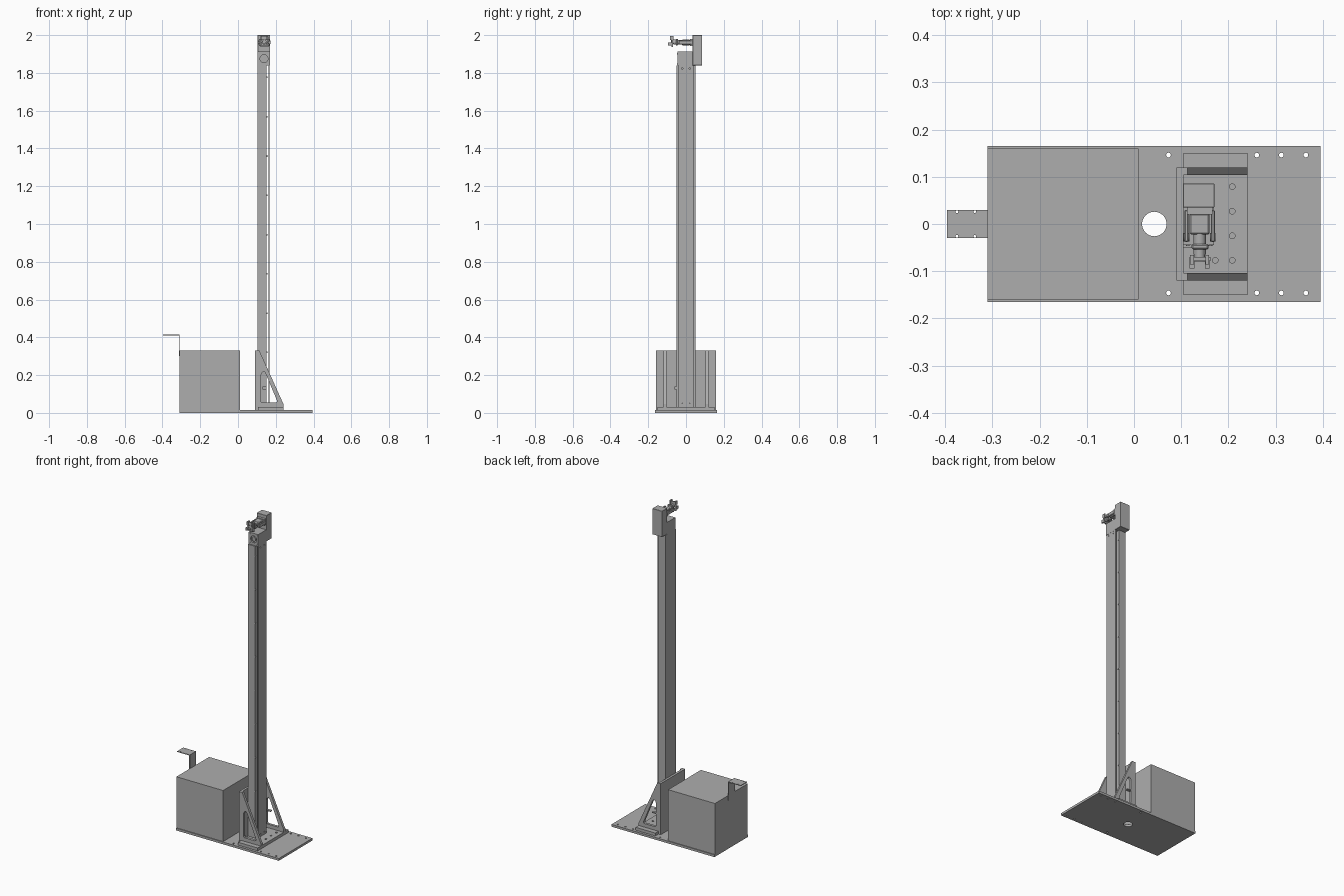
import bpy, bmesh, math
from mathutils import Matrix, Vector

cube = bpy.data.objects.get("Cube")
if cube:
    bpy.data.objects.remove(cube, do_unlink=True)

grey = bpy.data.materials.new("machine grey")
grey.use_nodes = True
GREY = (0.42, 0.42, 0.42, 1)
grey.diffuse_color = GREY
grey.node_tree.nodes["Principled BSDF"].inputs["Base Color"].default_value = GREY

# Plane axes: each matrix turns a flat outline towards the named direction
TURN = {
    "x": Matrix(((0, 0, 1, 0), (1, 0, 0, 0), (0, 1, 0, 0), (0, 0, 0, 1))),
    "y": Matrix(((1, 0, 0, 0), (0, 0, -1, 0), (0, 1, 0, 0), (0, 0, 0, 1))),
    "z": Matrix.Identity(4),
}


def add_mesh(name, mesh):
    mesh.materials.clear()
    mesh.materials.append(grey)
    ob = bpy.data.objects.new(name, mesh)
    bpy.context.collection.objects.link(ob)
    return ob


def box(name, xs, ys, zs, bevel=0):
    bm = bmesh.new()
    bmesh.ops.create_cube(bm, size=1)
    for v in bm.verts:
        v.co = Vector([sum(r) / 2 + c * (r[1] - r[0]) for r, c in zip((xs, ys, zs), v.co)])
    if bevel:
        bmesh.ops.bevel(bm, geom=bm.edges[:], offset=bevel, segments=1, affect="EDGES")
    mesh = bpy.data.meshes.new(name)
    bm.to_mesh(mesh)
    bm.free()
    return add_mesh(name, mesh)


def rod(name, axis, centre, radius, length, sides=20):
    bm = bmesh.new()
    bmesh.ops.create_cone(bm, cap_ends=True, segments=sides, radius1=radius,
                          radius2=radius, depth=length,
                          matrix=Matrix.Translation(centre) @ TURN[axis])
    for f in bm.faces:
        f.smooth = len(f.verts) == 4
    for e in bm.edges:
        e.smooth = all(f.smooth for f in e.link_faces)
    mesh = bpy.data.meshes.new(name)
    bm.to_mesh(mesh)
    bm.free()
    return add_mesh(name, mesh)


def circle(u, v, r, sides=16):
    return [(u + r * math.cos(2 * math.pi * i / sides),
             v + r * math.sin(2 * math.pi * i / sides)) for i in range(sides)]


def rect(u0, u1, v0, v1):
    return [(u0, v0), (u1, v0), (u1, v1), (u0, v1)]


def plate(name, axis, lo, hi, outline, holes=()):
    """Extrude a flat outline with holes between lo and hi along an axis."""
    cu = bpy.data.curves.new(name, "CURVE")
    cu.dimensions = "2D"
    cu.fill_mode = "BOTH"
    cu.extrude = (hi - lo) / 2
    for loop in (outline, *holes):
        sp = cu.splines.new("POLY")
        sp.points.add(len(loop) - 1)
        for p, (u, v) in zip(sp.points, loop):
            p.co = (u, v, 0, 1)
        sp.use_cyclic_u = True
    temp = bpy.data.objects.new(name + "_outline", cu)
    bpy.context.collection.objects.link(temp)
    bpy.context.view_layer.update()
    mesh = bpy.data.meshes.new_from_object(
        temp.evaluated_get(bpy.context.evaluated_depsgraph_get()))
    bpy.data.objects.remove(temp, do_unlink=True)
    shift = Vector([(lo + hi) / 2 if a == axis else 0 for a in "xyz"])
    mesh.transform(Matrix.Translation(shift) @ TURN[axis])
    bm = bmesh.new()
    bm.from_mesh(mesh)
    bmesh.ops.remove_doubles(bm, verts=bm.verts, dist=1e-5)
    bmesh.ops.recalc_face_normals(bm, faces=bm.faces)
    for f in bm.faces:
        f.smooth = False
    bm.to_mesh(mesh)
    bm.free()
    return add_mesh(name, mesh)


# Base plate with cable hole and mounting holes
edge_holes = [circle(x, s * 0.146, 0.005) for x in (0.073, 0.26, 0.312, 0.364) for s in (-1, 1)]
plate("base_plate", "z", 0, 0.014, rect(-0.31, 0.395, -0.165, 0.165),
      [circle(0.043, 0, 0.026, 32)] + edge_holes)

# Control cabinet and its thin angled bracket
box("cabinet", (-0.31, 0.01), (-0.16, 0.16), (0.014, 0.33))
plate("bracket_shelf", "z", 0.411, 0.415, rect(-0.396, -0.309, -0.03, 0.03),
      [circle(x, s * 0.026, 0.003, 10) for x in (-0.375, -0.337) for s in (-1, 1)])
box("bracket_upright", (-0.313, -0.309), (-0.03, 0.03), (0.3, 0.412))

# Foot of the column
plate("foot_plate", "z", 0.014, 0.032, rect(0.105, 0.24, -0.15, 0.15),
      [circle(0.208, y, 0.006) for y in (-0.077, -0.025, 0.027, 0.079)]
      + [circle(0.172, -0.077, 0.006)])
box("back_support", (0.09, 0.105), (-0.12, 0.12), (0.014, 0.33))

# Triangular gussets with rounded openings
gusset = [(0.105, 0.032), (0.24, 0.032), (0.24, 0.048), (0.113, 0.33), (0.105, 0.33)]
opening = [(0.127, 0.054), (0.2, 0.054), (0.206, 0.058), (0.206, 0.066),
           (0.148, 0.205), (0.142, 0.216), (0.134, 0.219), (0.125, 0.211), (0.122, 0.2),
           (0.122, 0.06)]
for side, s in (("left", 1), ("right", -1)):
    lo, hi = sorted((s * 0.104, s * 0.12))
    plate("gusset_" + side, "y", lo, hi, gusset, [opening])
box("gusset_crossbar", (0.122, 0.15), (0.104, 0.12), (0.134, 0.14))

# Column, separate front cover strip and end caps
box("column", (0.104, 0.151), (-0.051, 0.051), (0.032, 1.838))
screw_holes = [circle(s * 0.02, z, 0.004, 10) for z in (0.048, 1.824) for s in (-1, 1)]
plate("cover_strip", "x", 0.161, 0.168, rect(-0.041, 0.041, 0.034, 1.838), screw_holes)
box("column_bottom_cap", (0.151, 0.161), (-0.04, 0.04), (0.032, 0.05))

# Screws along both edges of the column
for i in range(8):
    for s in (-1, 1):
        rod("column_screw", "x", (0.152, s * 0.046, 0.32 + i * 0.208), 0.004, 0.006, 8)
box("limit_switch", (0.13, 0.15), (-0.062, -0.05), (0.125, 0.14))

# Column head with round motor port
plate("column_head", "y", -0.044, 0.035, rect(0.104, 0.169, 1.838, 1.912),
      [circle(0.138, 1.875, 0.021, 24)])
box("head_core", (0.112, 0.164), (-0.036, 0.034), (1.846, 1.904))
rod("motor_hub", "y", (0.138, -0.038, 1.875), 0.013, 0.01)
for dx in (-0.024, 0.024):
    for dz in (-0.026, 0.026):
        rod("head_screw", "y", (0.138 + dx, -0.045, 1.875 + dz), 0.004, 0.004, 8)

# Rear housing rising above the head
box("rear_housing", (0.104, 0.17), (0.035, 0.086), (1.84, 2.0), 0.001)
for x in (0.118, 0.138, 0.158):
    rod("housing_screw", "z", (x, 0.044, 1.999), 0.003, 0.002, 8)

# Arm reaching forward: mount, body, side cheeks
box("arm_mount", (0.112, 0.166), (0.02, 0.036), (1.942, 1.98))
box("arm_body", (0.118, 0.16), (-0.022, 0.022), (1.946, 1.976), 0.003)
for s in (-1, 1):
    x = 0.139 + s * 0.028
    box("arm_cheek", (x - 0.004, x + 0.004), (-0.038, 0.03), (1.95, 1.972), 0.002)
    rod("cheek_pivot", "x", (x, -0.028, 1.961), 0.009, 0.012)

# Wrist, gripper head and two fingers
rod("wrist", "y", (0.139, -0.04, 1.962), 0.013, 0.05)
box("wrist_collar", (0.122, 0.158), (-0.054, -0.042), (1.945, 1.98), 0.003)
plate("gripper_frame", "y", -0.078, -0.07, rect(0.118, 0.162, 1.938, 1.992),
      [rect(0.127, 0.153, 1.948, 1.976)])
rod("gripper_motor", "y", (0.139, -0.066, 1.965), 0.011, 0.026)
for s in (-1, 1):
    x = 0.139 + s * 0.016
    box("finger", (x - 0.005, x + 0.005), (-0.094, -0.078), (1.944, 1.962))
    box("finger_link", (x - 0.004, x + 0.004), (-0.086, -0.066), (1.974, 1.996))
